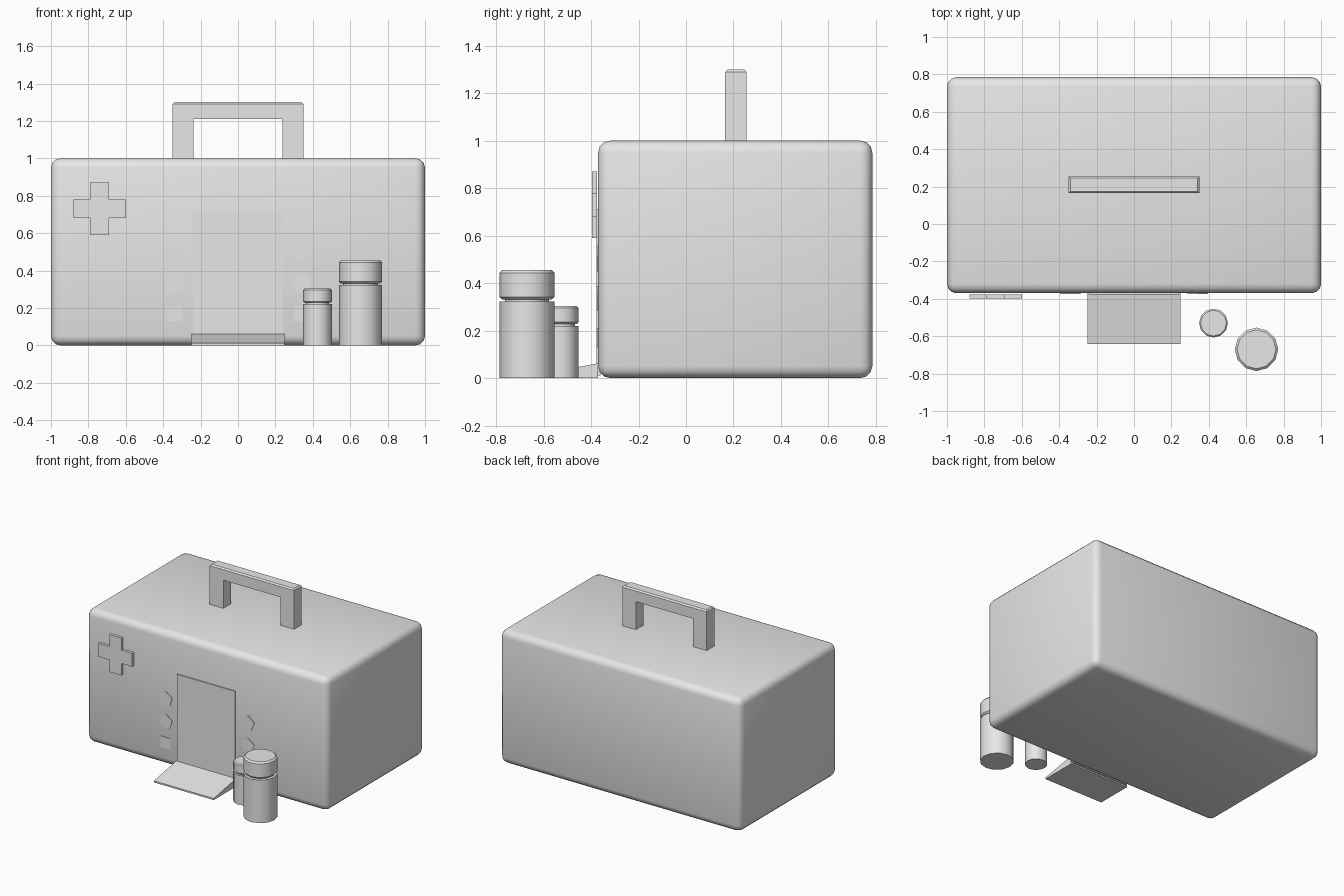
import bpy, bmesh, math
from mathutils import Matrix

cube = bpy.data.objects.get("Cube")
if cube:
    bpy.data.objects.remove(cube, do_unlink=True)

GREY = (0.8, 0.8, 0.8, 1)
mat = bpy.data.materials.new("plain_grey")
mat.use_nodes = True
mat.diffuse_color = GREY
mat.node_tree.nodes["Principled BSDF"].inputs["Base Color"].default_value = GREY


def finish(name, bm, smooth=None):
    bmesh.ops.recalc_face_normals(bm, faces=bm.faces)
    mesh = bpy.data.meshes.new(name)
    bm.to_mesh(mesh)
    bm.free()
    mesh.materials.append(mat)
    obj = bpy.data.objects.new(name, mesh)
    bpy.context.collection.objects.link(obj)
    if smooth:
        bpy.ops.object.select_all(action="DESELECT")
        obj.select_set(True)
        bpy.context.view_layer.objects.active = obj
        bpy.ops.object.shade_smooth_by_angle(angle=math.radians(smooth))
    return obj


def box(lo, hi):
    bm = bmesh.new()
    size = [b - a for a, b in zip(lo, hi)]
    mid = [(a + b) / 2 for a, b in zip(lo, hi)]
    bmesh.ops.create_cube(bm, size=1, matrix=Matrix.Translation(mid) @ Matrix.Diagonal((*size, 1)))
    return bm


def bevel(bm, edges, width, segments=1):
    bmesh.ops.bevel(bm, geom=list(edges), offset=width, segments=segments,
                    profile=0.5, affect="EDGES")


def slab(points, y0, y1):
    """Extrude an x-z outline from y0 to y1."""
    bm = bmesh.new()
    face = bm.faces.new([bm.verts.new((x, y0, z)) for x, z in points])
    grown = bmesh.ops.extrude_face_region(bm, geom=[face])["geom"]
    for v in grown:
        if isinstance(v, bmesh.types.BMVert):
            v.co.y = y1
    return bm


# Rounded main case
WALL = -0.37
bm = box((-1, WALL, 0), (1, 0.785, 1))
bevel(bm, bm.edges, 0.05, 3)
finish("case_body", bm, 40)

# Carrying handle with a softened top rim
bm = slab([(-0.35, 1), (-0.35, 1.3), (0.35, 1.3), (0.35, 1),
           (0.237, 1), (0.237, 1.21), (-0.237, 1.21), (-0.237, 1)], 0.165, 0.255)
bevel(bm, [e for e in bm.edges if all(v.co.z > 1.29 for v in e.verts)], 0.01)
finish("carry_handle", bm)

# Doorway panel
finish("door_panel", box((-0.24, WALL - 0.008, 0.01), (0.24, WALL + 0.01, 0.712)))

# Entrance ramp: a wedge with a thin front lip
bm = box((-0.248, -0.642, 0), (0.248, WALL, 0.062))
for v in bm.verts:
    if v.co.y < -0.6 and v.co.z > 0.05:
        v.co.z = 0.012
finish("entrance_ramp", bm)

# Raised cross on the upper front
a, b = 0.14, 0.05
quarter = [(a, -b), (a, b), (b, b)]
outline = []
for i in range(4):
    c, s = (1, 0, -1, 0)[i], (0, 1, 0, -1)[i]
    outline += [(-0.74 + c * x - s * z, 0.73 + s * x + c * z) for x, z in quarter]
finish("cross_sign", slab(outline, -0.397, -0.376))

# Small shape plates on both sides of the door
for side, label in ((1, "left"), (-1, "right")):
    for z, sides, turn in ((0.5, 5, 0.2), (0.33, 5, 1.57), (0.17, 4, 0.785)):
        pts = [(side * (0.34 + 0.058 * math.cos(turn + i * math.tau / sides)),
                z + 0.058 * math.sin(turn + i * math.tau / sides)) for i in range(sides)]
        finish(f"{label}_wall_plate", slab(pts, WALL - 0.004, WALL + 0.004))


# Capped bottles
def cylinder(name, x, y, r, z0, z1, rim=0):
    bm = bmesh.new()
    bmesh.ops.create_cone(bm, cap_ends=True, segments=12, radius1=r, radius2=r, depth=z1 - z0,
                          matrix=Matrix.Translation((x, y, (z0 + z1) / 2)))
    if rim:
        bevel(bm, [e for e in bm.edges if abs(e.verts[0].co.z - e.verts[1].co.z) < 0.001], rim)
    finish(name, bm, 40)


for label, x, y, r, shoulder, top in (("large", 0.655, -0.67, 0.116, 0.322, 0.455),
                                      ("small", 0.425, -0.53, 0.077, 0.22, 0.303)):
    cylinder(f"{label}_bottle_body", x, y, r, 0, shoulder)
    cylinder(f"{label}_bottle_neck", x, y, r * 0.8, shoulder - 0.01, shoulder + 0.02)
    cylinder(f"{label}_bottle_cap", x, y, r, shoulder + 0.008, top, r * 0.1)
